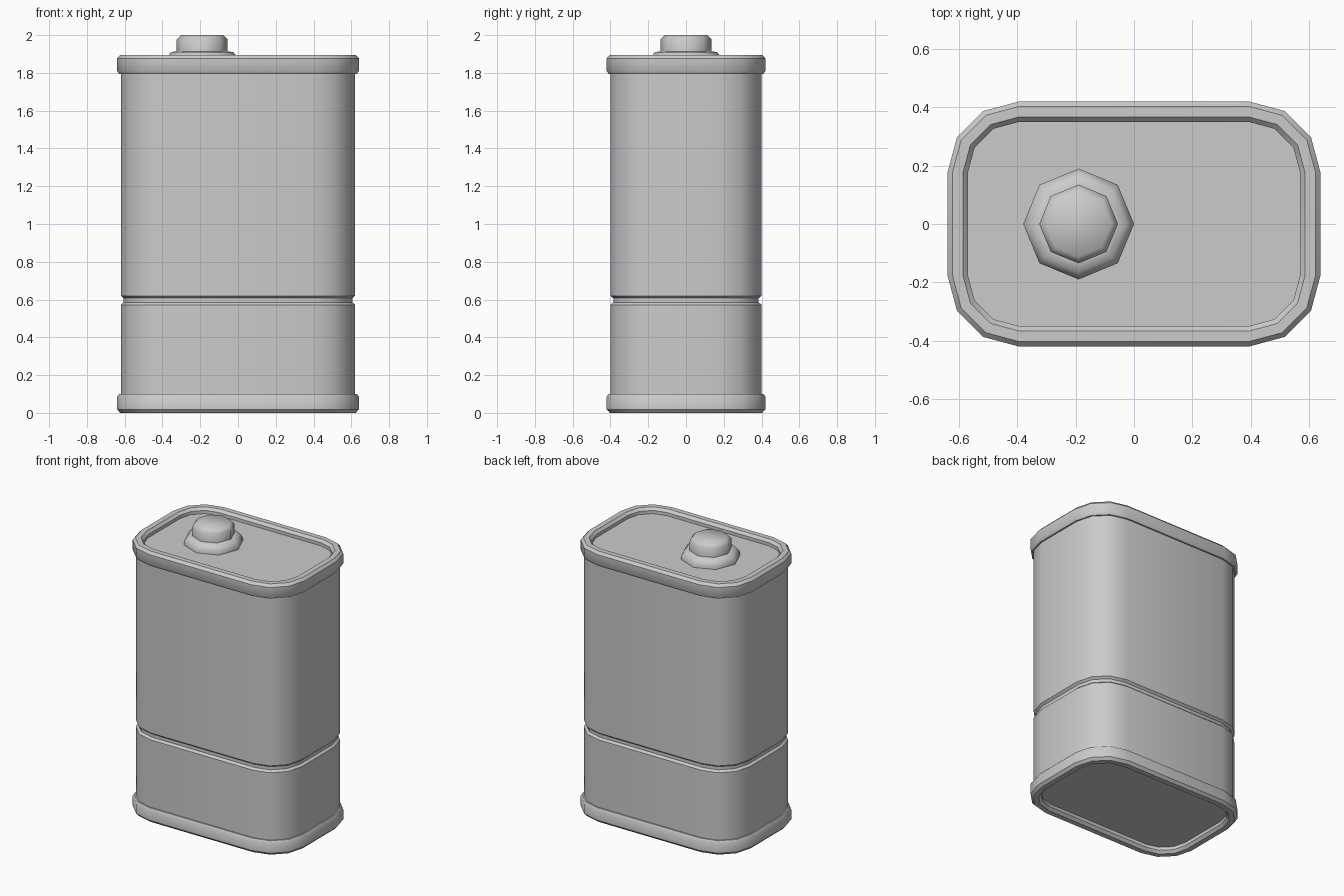
import bpy, bmesh
from math import sin, cos, pi, radians

if "Cube" in bpy.data.objects:
    bpy.data.objects.remove(bpy.data.objects["Cube"])


def loft(name, rings, angle):
    """Skin a stack of closed rings and cap both ends."""
    bm = bmesh.new()
    loops = [[bm.verts.new(p) for p in ring] for ring in rings]
    n = len(loops[0])
    for a, b in zip(loops, loops[1:]):
        for i in range(n):
            j = (i + 1) % n
            bm.faces.new((a[i], a[j], b[j], b[i]))
    bm.faces.new(loops[0][::-1])
    bm.faces.new(loops[-1])
    bmesh.ops.recalc_face_normals(bm, faces=bm.faces)
    me = bpy.data.meshes.new(name)
    bm.to_mesh(me)
    bm.free()
    ob = bpy.data.objects.new(name, me)
    bpy.context.collection.objects.link(ob)
    bpy.ops.object.select_all(action='DESELECT')
    ob.select_set(True)
    bpy.context.view_layer.objects.active = ob
    bpy.ops.object.shade_smooth_by_angle(angle=radians(angle))
    return ob


def rounded_ring(r, z):
    """Rounded rectangle with three segments per corner."""
    pts = []
    for q, (sx, sy) in enumerate([(1, 1), (-1, 1), (-1, -1), (1, -1)]):
        for k in range(4):
            a = q * pi / 2 + k * pi / 6
            pts.append((sx * 0.395 + r * cos(a), sy * 0.175 + r * sin(a), z))
    return pts


def octagon(r, z):
    return [(-0.19 + r * cos(k * pi / 4), r * sin(k * pi / 4), z) for k in range(8)]


# Tin: bottom rim, lower wall, groove, upper wall, top rim with recessed lid
rim = [(0.175, 0.04), (0.175, 0.018), (0.192, 0.0), (0.228, 0.0),
       (0.245, 0.018), (0.245, 0.085), (0.235, 0.1), (0.225, 0.1)]
groove = [(0.225, 0.572), (0.21, 0.585), (0.21, 0.607), (0.225, 0.62)]
top_rim = [(r, 1.895 - z) for r, z in reversed(rim)]
loft("tin_body", [rounded_ring(r, z) for r, z in rim + groove + top_rim], 40)

# Spout collar and screw cap
loft("spout_collar", [octagon(r, z) for r, z in
     [(0.19, 1.85), (0.19, 1.878), (0.165, 1.91), (0.13, 1.915)]], 50)
loft("screw_cap", [octagon(r, z) for r, z in
     [(0.135, 1.905), (0.135, 1.977), (0.112, 2.0)]], 50)
